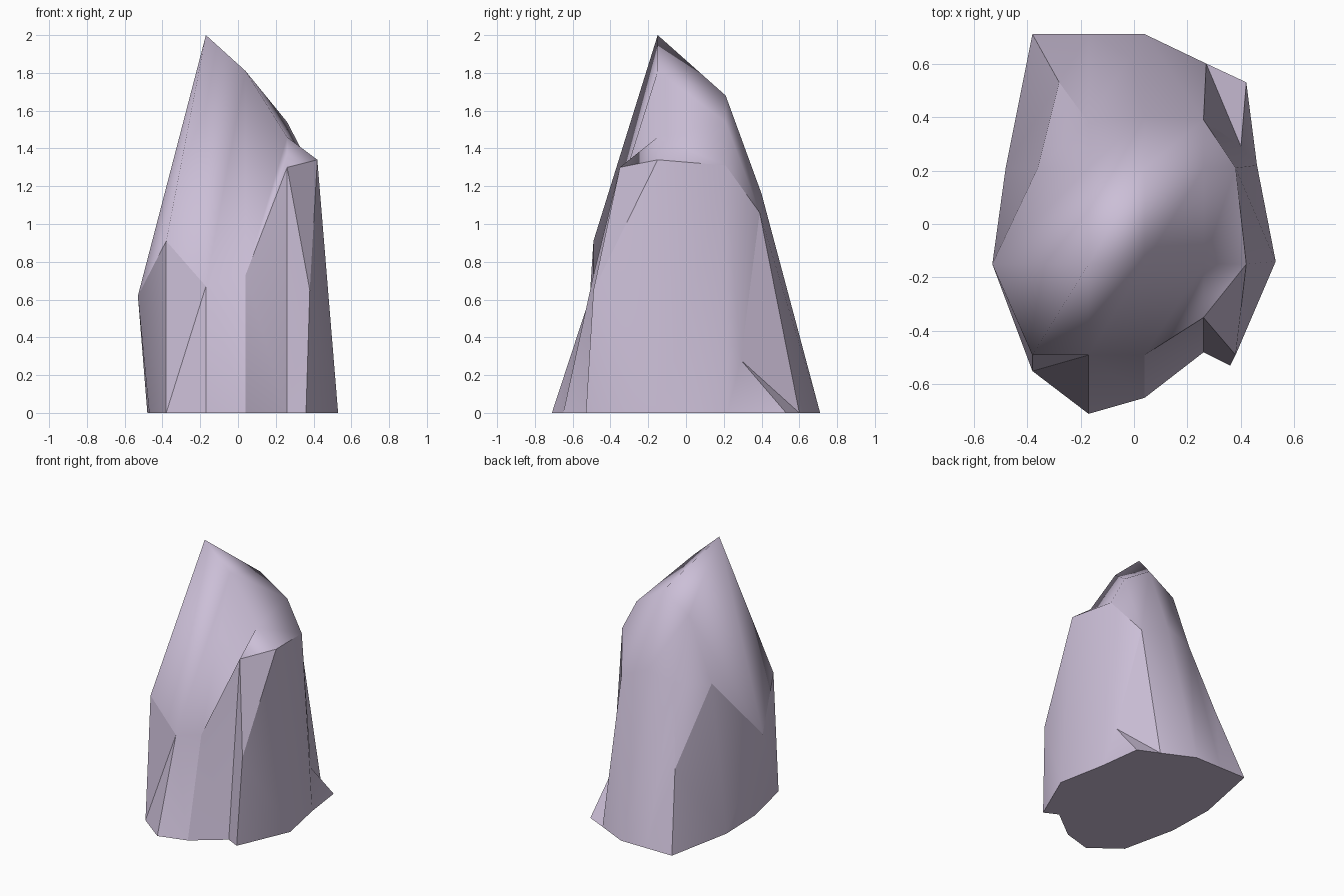
import bpy
import bmesh
import math

default_cube = bpy.data.objects.get("Cube")
if default_cube:
    bpy.data.objects.remove(default_cube, do_unlink=True)

# One pale lilac stone colour
stone = bpy.data.materials.new("pale_lilac_stone")
stone.use_nodes = True
lilac = (0.60, 0.52, 0.68, 1)
stone.diffuse_color = lilac
stone.node_tree.nodes["Principled BSDF"].inputs["Base Color"].default_value = lilac
stone.node_tree.nodes["Principled BSDF"].inputs["Roughness"].default_value = 0.8

# Crown of the rock: rows from front to back, points from -x to +x
crown_rows = [
    [(-.38, -.49, .91), (-.17, -.49, .67), (.04, -.49, .73), (.26, -.35, 1.3), (.38, -.49, .65)],
    [(-.53, -.15, .62), (-.17, -.15, 2), (.04, -.15, 1.81), (.26, -.15, 1.46), (.42, -.15, 1.34)],
    [(-.36, .21, 1.09), (-.17, .21, 1.55), (.04, .21, 1.68), (.26, .21, 1.54), (.38, .21, 1.31)],
    [(-.28, .53, .55), (-.17, .38, 1.09), (.04, .4, 1.16), (.26, .39, 1.06), (.4, .29, .28)],
]

# Footprint on the ground, counter-clockwise from the front -x corner
footprint = [
    (-.38, -.55), (-.17, -.71), (.04, -.65), (.26, -.48), (.36, -.53),
    (.53, -.14), (.46, .22), (.42, .53), (.27, .6), (.04, .71),
    (-.17, .71), (-.38, .71), (-.48, .21), (-.47, -.15),
]

bm = bmesh.new()
grid = [[bm.verts.new(point) for point in row] for row in crown_rows]
last_row = len(grid) - 1
last_column = len(grid[0]) - 1

# Crown faces, with the fold of each cell chosen so that corners stay raised
for row in range(last_row):
    for column in range(last_column):
        a, b = grid[row][column], grid[row][column + 1]
        d, c = grid[row + 1][column], grid[row + 1][column + 1]
        front_right = row == 0 and column == last_column - 1
        back_left = row == last_row - 1 and column == 0
        back_right = row == last_row - 1 and column == last_column - 1
        if front_right:
            triangles = [(a, b, c), (a, c, d)]
        elif back_left:
            triangles = [(a, b, c), (a, c, d)]
            triangles = [(a, c, d), (a, b, c)]
        elif back_right:
            triangles = [(a, b, d), (b, c, d)]
        else:
            triangles = [(a, b, c), (a, c, d)]
        for triangle in triangles:
            bm.faces.new(triangle)

# Rim of the crown, in the same order as the footprint
rim = list(grid[0])
rim += [row[-1] for row in grid[1:-1]]
rim += list(reversed(grid[-1]))
rim += [row[0] for row in reversed(grid[1:-1])]

# Faceted sides and flat underside
base = [bm.verts.new((x, y, 0)) for x, y in footprint]
count = len(base)
sides = []
for i in range(count):
    j = (i + 1) % count
    sides.append(bm.faces.new((base[i], base[j], rim[j], rim[i])))
underside = bm.faces.new(list(reversed(base)))
bmesh.ops.triangulate(bm, faces=sides)
bmesh.ops.recalc_face_normals(bm, faces=bm.faces)

# Smooth crown, hard rim, and creases on the sharper side edges
rim_set = set(rim)
base_set = set(base)
for face in bm.faces:
    face.smooth = True
for edge in bm.edges:
    on_rim = all(v in rim_set for v in edge.verts)
    on_side = any(v in base_set for v in edge.verts)
    angle = edge.calc_face_angle(0)
    if on_rim and angle > math.radians(8):
        edge.smooth = False
    elif on_side and angle > math.radians(30):
        edge.smooth = False

mesh = bpy.data.meshes.new("rock")
bm.to_mesh(mesh)
bm.free()
mesh.materials.append(stone)
rock = bpy.data.objects.new("rock", mesh)
bpy.context.collection.objects.link(rock)
